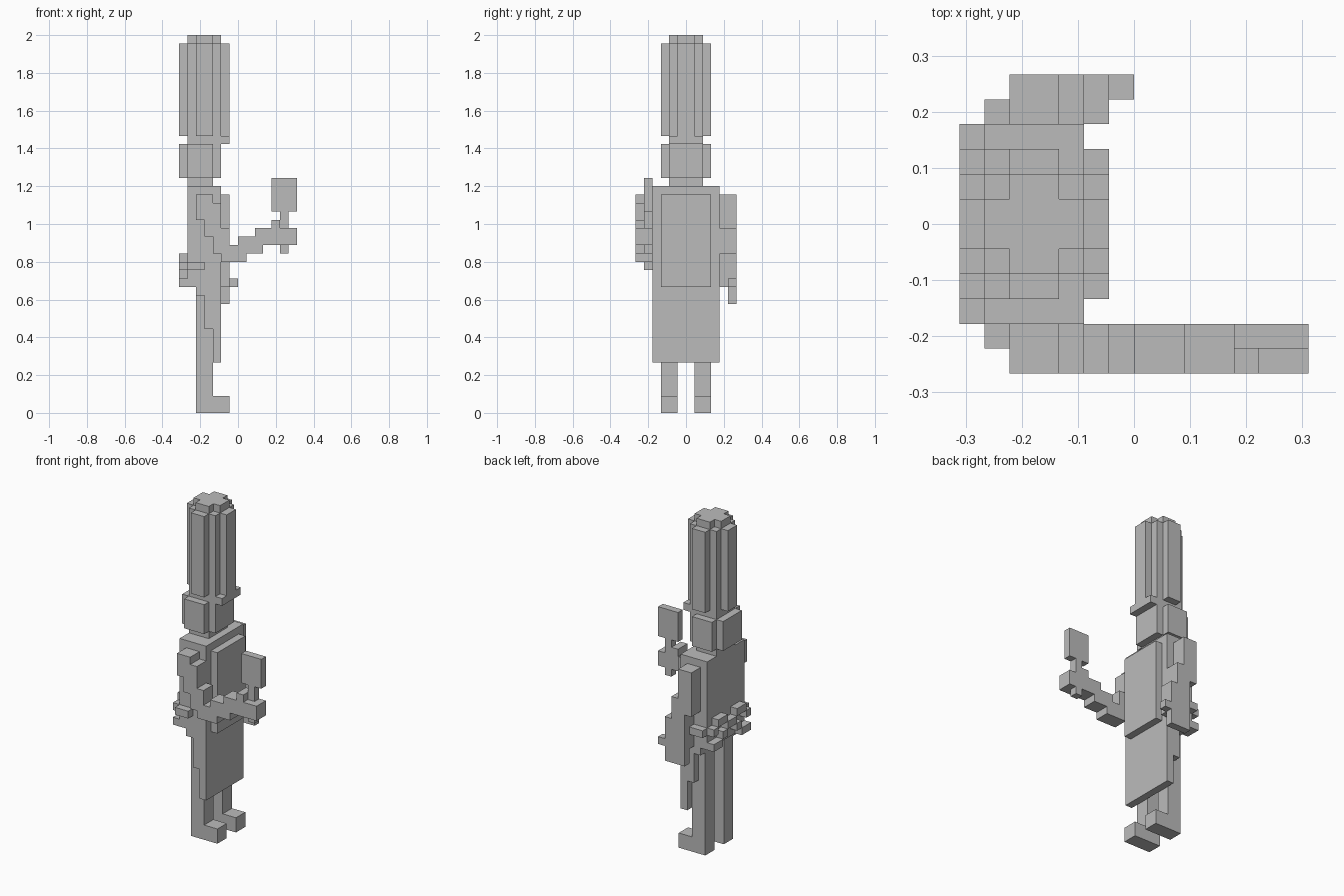
import bpy, bmesh, math
from itertools import product
from mathutils import Vector

if "Cube" in bpy.data.objects:
    bpy.data.objects.remove(bpy.data.objects["Cube"], do_unlink=True)

UNIT = 2 / 45          # edge of one block
DEPTH = 12             # number of blocks across y
ORIGIN = Vector((7, 6, 0))

grey = bpy.data.materials.new("plain_grey")
grey.use_nodes = True
grey.diffuse_color = (0.5, 0.5, 0.5, 1)
grey.node_tree.nodes["Principled BSDF"].inputs["Base Color"].default_value = (0.5, 0.5, 0.5, 1)


def mirrored(boxes):
    """Boxes plus their reflections across the y middle plane."""
    return boxes + [(x, (DEPTH - y[1], DEPTH - y[0]), z) for x, y, z in boxes]


def part(name, boxes):
    """One clean-skinned blocky object from (x, y, z) ranges in block units."""
    cells = set()
    for spans in boxes:
        cells.update(product(*(range(*s) for s in spans)))
    bm = bmesh.new()
    corners = {}

    def corner(p):
        key = tuple(round(c) for c in p)
        if key not in corners:
            corners[key] = bm.verts.new((Vector(key) - ORIGIN) * UNIT)
        return corners[key]

    half = Vector((0.5, 0.5, 0.5))
    for cell, axis, side in product(sorted(cells), range(3), (-1, 1)):
        n = Vector((0, 0, 0))
        n[axis] = side
        if tuple(int(c) for c in Vector(cell) + n) in cells:
            continue
        u = Vector((0, 0, 0))
        u[(axis + 1) % 3] = 0.5
        v = n.cross(u)
        mid = Vector(cell) + half + n / 2
        bm.faces.new([corner(mid + a * u + b * v)
                      for a, b in ((-1, -1), (1, -1), (1, 1), (-1, 1))])
    bmesh.ops.dissolve_limit(bm, angle_limit=math.radians(1),
                             verts=bm.verts[:], edges=bm.edges[:])
    mesh = bpy.data.meshes.new(name)
    bm.to_mesh(mesh)
    bm.free()
    mesh.materials.append(grey)
    obj = bpy.data.objects.new(name, mesh)
    bpy.context.collection.objects.link(obj)
    return obj


# Tall pleated hat with a short peak
part("hat", [((0, 6), (5, 7), (33, 44)), ((2, 4), (3, 9), (33, 44)),
             ((1, 5), (4, 8), (33, 44)),
             ((1, 5), (5, 7), (44, 45)), ((2, 4), (4, 8), (44, 45))])
part("hat_brim", [((1, 6), (4, 8), (32, 33))])

# Head with raised hair pads, and neck
part("head", [((1, 5), (4, 8), (28, 32))])
part("hair", [((0, 1), (4, 8), (28, 32))] + mirrored([((1, 4), (3, 4), (28, 32))]))
part("neck", [((1, 4), (4, 8), (27, 28))])

# Torso and apron
part("torso", [((1, 5), (2, 10), (15, 27))])
part("apron_bib", [((5, 6), (3, 9), (15, 26))])
part("apron_skirt", [((4, 5), (2, 10), (6, 15))] + mirrored(
    [((3, 5), (2, 3), (10, 14)), ((2, 5), (2, 3), (14, 15))]))

# Belt ends and bow behind
part("belt", mirrored([((1, 3), (1, 2), (17, 18))]))
part("bow", [((0, 1), (5, 7), (17, 18))] + mirrored(
    [((0, 1), (7, 9), (18, 19)), ((0, 1), (9, 10), (17, 18)),
     ((0, 1), (7, 8), (16, 17)), ((0, 1), (8, 10), (15, 16))]))

# Legs and feet
part("legs", mirrored([((2, 4), (3, 5), (2, 15))]))
part("feet", mirrored([((2, 6), (3, 5), (0, 2))]))

# Raised arm: stepped upper arm, then forearm reaching forward
raised = [((2, 4), (25, 26)), ((2, 5), (23, 25)), ((3, 5), (22, 23)),
          ((3, 6), (21, 22)), ((4, 6), (20, 21)), ((4, 7), (19, 20)),
          ((5, 8), (18, 19)), ((7, 10), (19, 20)), ((7, 9), (20, 21)),
          ((9, 14), (20, 22))]
part("raised_arm", [(x, (0, 2), z) for x, z in raised])
part("raised_thumb", [((11, 12), (0, 1), (22, 23))])

# Flat utensil in the raised hand
part("utensil_handle", [((12, 13), (1, 2), (22, 24)), ((12, 13), (1, 2), (19, 20))])
part("utensil_knuckle", [((11, 12), (1, 2), (22, 23))])
part("utensil_blade", [((11, 14), (1, 2), (24, 28))])

# Lowered arm and hand
lowered = [((2, 4), (22, 26)), ((2, 5), (20, 22)), ((3, 5), (19, 20)), ((3, 6), (15, 19))]
part("lowered_arm", [(x, (10, 12), z) for x, z in lowered])
part("lowered_hand", [((3, 6), (11, 12), (13, 15)), ((6, 7), (11, 12), (15, 16))])
